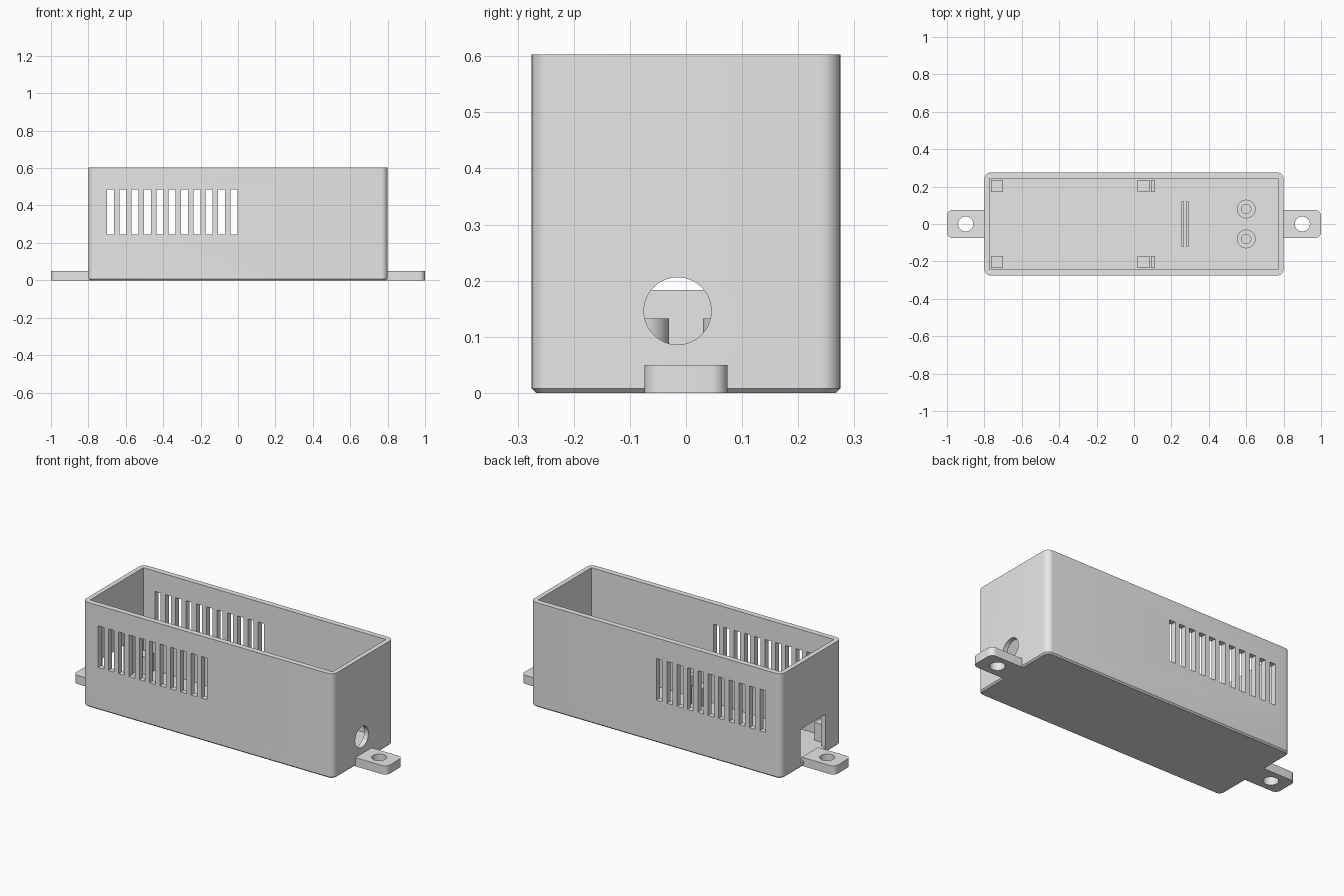
import bpy, bmesh, math
from mathutils import Matrix, Vector

if "Cube" in bpy.data.objects:
    bpy.data.objects.remove(bpy.data.objects["Cube"])

grey = bpy.data.materials.new("plain grey")
grey.use_nodes = True
COLOUR = (0.8, 0.8, 0.8, 1)
grey.diffuse_color = COLOUR
grey.node_tree.nodes["Principled BSDF"].inputs["Base Color"].default_value = COLOUR

WALL_X, WALL_Y, HEIGHT, FLOOR = 0.8, 0.275, 0.603, 0.03


def finish(name, bm):
    bmesh.ops.recalc_face_normals(bm, faces=bm.faces)
    mesh = bpy.data.meshes.new(name)
    bm.to_mesh(mesh)
    bm.free()
    mesh.materials.append(grey)
    obj = bpy.data.objects.new(name, mesh)
    bpy.context.collection.objects.link(obj)
    return obj


def add_box(bm, lo, hi):
    lo, hi = Vector(lo), Vector(hi)
    m = Matrix.Translation((lo + hi) / 2) @ Matrix.Diagonal((*(hi - lo), 1))
    return bmesh.ops.create_cube(bm, size=1, matrix=m)["verts"]


def add_cylinder(bm, centre, radius, depth, turn=Matrix()):
    bmesh.ops.create_cone(bm, cap_ends=True, segments=48, radius1=radius, radius2=radius,
                          depth=depth, matrix=Matrix.Translation(centre) @ turn)


def box(name, lo, hi):
    bm = bmesh.new()
    add_box(bm, lo, hi)
    return finish(name, bm)


def round_edges(bm, radius, rule, segments=8):
    edges = [e for e in bm.edges if rule(*(v.co for v in e.verts))]
    bmesh.ops.bevel(bm, geom=edges, offset=radius, segments=segments, profile=0.5, affect='EDGES')


def upright(a, b):
    return abs(a.z - b.z) > 0.01


def smooth(obj):
    bpy.ops.object.select_all(action='DESELECT')
    obj.select_set(True)
    bpy.context.view_layer.objects.active = obj
    bpy.ops.object.shade_smooth_by_angle(angle=math.radians(30))


def cut(obj, cutters):
    for cutter in cutters:
        mod = obj.modifiers.new("cut", 'BOOLEAN')
        mod.operation, mod.solver, mod.object = 'DIFFERENCE', 'EXACT', cutter
        bpy.context.view_layer.objects.active = obj
        bpy.ops.object.modifier_apply(modifier=mod.name)
        bpy.data.objects.remove(cutter)
    smooth(obj)


# Case: rounded corners and a small chamfer round the base
bm = bmesh.new()
add_box(bm, (-WALL_X, -WALL_Y, 0), (WALL_X, WALL_Y, HEIGHT))
round_edges(bm, 0.035, upright)
round_edges(bm, 0.008, lambda a, b: max(a.z, b.z) < 0.001, 1)
case = finish("case", bm)

cavity = box("cavity_cutter", (-0.773, -0.243, FLOOR), (0.773, 0.243, 1))

# Ventilation slots through both long walls
bm = bmesh.new()
for i in range(11):
    x = -0.70 + i * 0.0659
    add_box(bm, (x, -0.4, 0.245), (x + 0.037, 0.4, 0.485))
slots = finish("slot_cutter", bm)

# Round cable hole at one end, square port at the other
bm = bmesh.new()
add_cylinder(bm, (0.8, -0.015, 0.146), 0.06, 0.2, Matrix.Rotation(math.pi / 2, 4, 'Y'))
cable_hole = finish("cable_hole_cutter", bm)
port = box("port_cutter", (-0.9, -0.13, FLOOR), (-0.75, 0.10, 0.222))
cut(case, [cavity, slots, cable_hole, port])

# Mounting tabs with screw holes
for side, name in ((1, "left"), (-1, "right")):
    bm = bmesh.new()
    xs = sorted((side * 0.79, side))
    add_box(bm, (xs[0], -0.074, 0), (xs[1], 0.074, 0.05))
    round_edges(bm, 0.03, lambda a, b: upright(a, b) and abs(a.x) > 0.9)
    tab = finish(name + "_mounting_tab", bm)
    bm = bmesh.new()
    add_cylinder(bm, (side * 0.9, 0, 0.025), 0.04, 0.2)
    cut(tab, [finish("screw_hole_cutter", bm)])

# Board supports, clips and hollow standoffs, mirrored front to back
BASE = FLOOR - 0.01
for side, name in ((-1, "front"), (1, "back")):
    y0, y1 = sorted((side * 0.17, side * 0.235))
    box(name + "_end_support", (-0.765, y0, BASE), (-0.70, y1, 0.133))
    box(name + "_middle_support", (0.02, y0, BASE), (0.083, y1, 0.133))
    box(name + "_board_stop", (0.092, y0, BASE), (0.112, y1, 0.183))

    bm = bmesh.new()
    add_cylinder(bm, (0.6, side * 0.08, (BASE + 0.133) / 2), 0.05, 0.133 - BASE)
    standoff = finish(name + "_standoff", bm)
    bm = bmesh.new()
    add_cylinder(bm, (0.6, side * 0.08, 0.14), 0.025, 0.2)
    cut(standoff, [finish("pilot_hole_cutter", bm)])

# Pair of thin slats holding an upright board
for i, x in enumerate((0.255, 0.282)):
    box(f"slat_{i + 1}", (x, -0.12, BASE), (x + 0.013, 0.12, 0.183))
